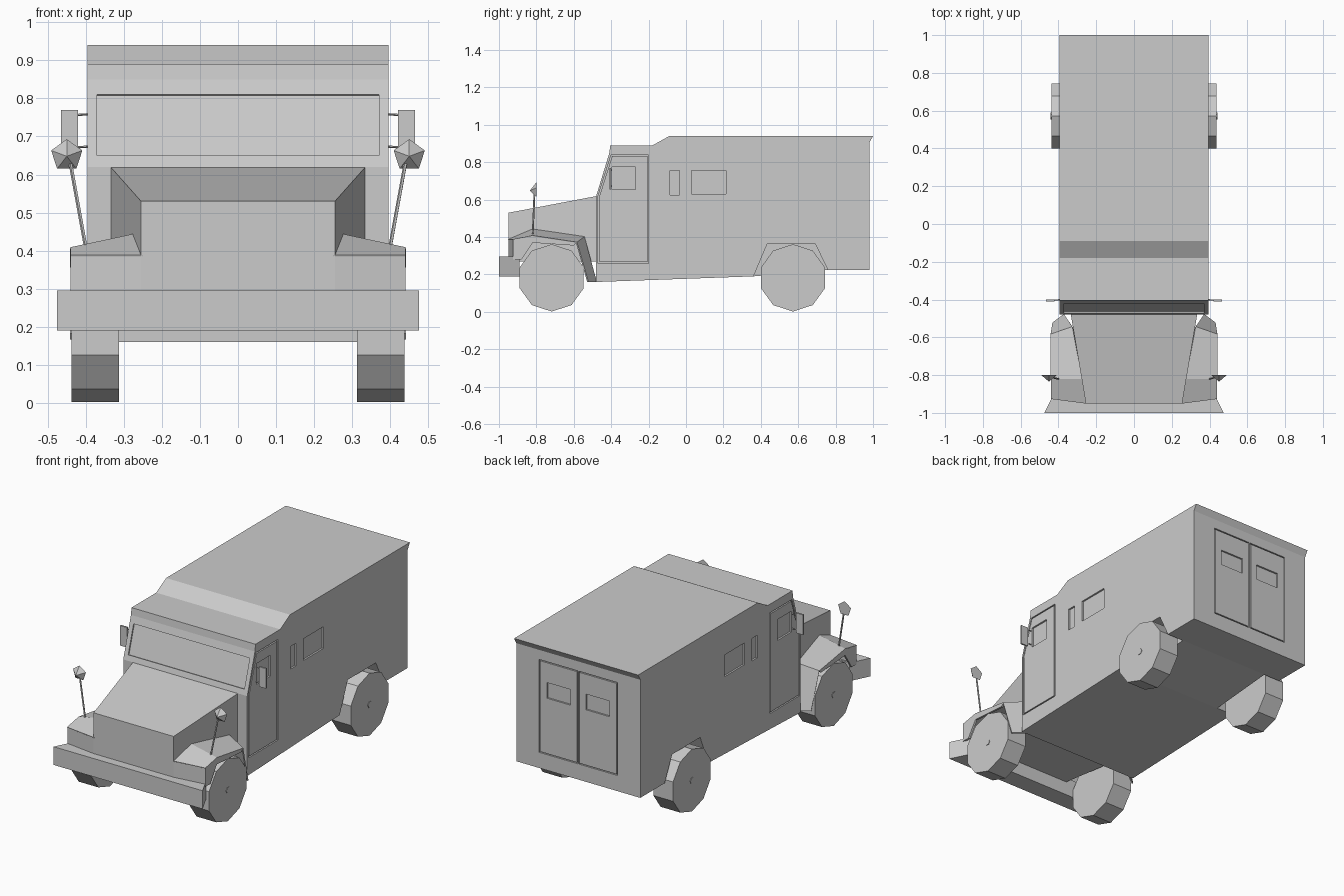
import bpy, bmesh, math
from mathutils import Vector

if "Cube" in bpy.data.objects:
    bpy.data.objects.remove(bpy.data.objects["Cube"])


def make(name, bm):
    bmesh.ops.recalc_face_normals(bm, faces=bm.faces)
    me = bpy.data.meshes.new(name)
    bm.to_mesh(me)
    bm.free()
    ob = bpy.data.objects.new(name, me)
    bpy.context.collection.objects.link(ob)
    return ob


def prism(bm, pts, d):
    """Extrude the polygon pts by vector d."""
    a = [bm.verts.new(p) for p in pts]
    b = [bm.verts.new(Vector(p) + Vector(d)) for p in pts]
    bm.faces.new(a)
    bm.faces.new(b[::-1])
    for i in range(len(a)):
        j = (i + 1) % len(a)
        bm.faces.new((a[i], a[j], b[j], b[i]))


def ring(bm, pts, w, d):
    """Closed band of width w around the polygon pts, extruded by d."""
    pts = [Vector(p) for p in pts]
    d = Vector(d)
    n = d.normalized()
    c = sum(pts, Vector()) / len(pts)
    inner = []
    for i, p in enumerate(pts):
        e1 = (p - pts[i - 1]).normalized()
        e2 = (pts[(i + 1) % len(pts)] - p).normalized()
        n1, n2 = n.cross(e1), n.cross(e2)
        if n1.dot(c - p) < 0:
            n1, n2 = -n1, -n2
        m = (n1 + n2).normalized()
        inner.append(p + m * (w / m.dot(n1)))
    loops = [[bm.verts.new(p + o) for p in q] for o in (Vector(), d) for q in (pts, inner)]
    ot, it, ob, ib = loops
    for i in range(len(pts)):
        j = (i + 1) % len(pts)
        for a, b in ((ot, it), (it, ib), (ib, ob), (ob, ot)):
            bm.faces.new((a[i], a[j], b[j], b[i]))


def rect(x, y0, y1, z0, z1):
    return [(x, y0, z0), (x, y1, z0), (x, y1, z1), (x, y0, z1)]


def box(bm, x0, x1, y0, y1, z0, z1):
    prism(bm, rect(x0, y0, y1, z0, z1), (x1 - x0, 0, 0))


def rod(bm, p, q, r, n=5):
    p, q = Vector(p), Vector(q)
    rot = (q - p).to_track_quat('Z', 'Y')
    prism(bm, [p + rot @ Vector((r * math.cos(t), r * math.sin(t), 0))
               for t in (2 * math.pi * i / n for i in range(n))], q - p)


# Armoured body from its side profile
W = 0.395
profile = [(-.48, .16), (-.48, .62), (-.41, .85), (-.405, .89), (-.18, .89), (-.09, .94),
           (1, .94), (.98, .905), (.98, .225), (.76, .225), (.36, .19)]
bm = bmesh.new()
prism(bm, [(-W, y, z) for y, z in profile], (2 * W, 0, 0))
body = make("body", bm)

# Cutters: wheel arches, window recesses and door seams
bm = bmesh.new()
for s in (1, -1):
    arch = [(.34, .14), (.435, .365), (.69, .365), (.80, .14)]
    prism(bm, [(s * .29, y, z) for y, z in arch], (s * .2, 0, 0))
    x, d = s * .42, (-s * .035, 0, 0)
    for r in ((-.395, -.27, .655, .775), (-.085, -.035, .625, .755), (.03, .215, .63, .755)):
        prism(bm, rect(x, *r), d)
    door = [(-.47, .26), (-.47, .62), (-.40, .84), (-.20, .84), (-.20, .26)]
    ring(bm, [(x, y, z) for y, z in door], .007, d)
    # rear doors
    a, b = s * .003, s * .25
    ring(bm, [(a, 1.02, .315), (b, 1.02, .315), (b, 1.02, .85), (a, 1.02, .85)], .006, (0, -.05, 0))
    a, b = s * .05, s * .20
    prism(bm, [(a, 1.02, .64), (b, 1.02, .64), (b, 1.02, .73), (a, 1.02, .73)], (0, -.05, 0))
n = Vector((0, -.23, .07)).normalized()
ya, yb = (-.48 + .07 * (z - .62) / .23 for z in (.65, .81))
screen = [Vector(p) + n * .03 for p in ((-.37, ya, .65), (.37, ya, .65), (.37, yb, .81), (-.37, yb, .81))]
prism(bm, screen, -n * .038)
cutter = make("body_cutter", bm)
cutter.hide_render = True
mod = body.modifiers.new("cut", 'BOOLEAN')
mod.operation, mod.solver, mod.object = 'DIFFERENCE', 'EXACT', cutter
bpy.context.view_layer.objects.active = body
bpy.ops.object.modifier_apply(modifier="cut")
bpy.data.objects.remove(cutter)

# Tapered hood and engine bay
bm = bmesh.new()
front = [(-.255, -.95, .27), (.255, -.95, .27), (.255, -.95, .53), (-.255, -.95, .53)]
back = [(-.335, -.475, .27), (.335, -.475, .27), (.335, -.475, .62), (-.335, -.475, .62)]
f, k = ([bm.verts.new(p) for p in q] for q in (front, back))
bm.faces.new(f)
bm.faces.new(k)
for i in range(4):
    j = (i + 1) % 4
    bm.faces.new((f[i], f[j], k[j], k[i]))
make("hood", bm)

# Nose panel and bumper from plan outlines
bm = bmesh.new()
prism(bm, [(-.44, -.925, .28), (-.255, -.95, .28), (.255, -.95, .28), (.44, -.925, .28),
           (.44, -.90, .28), (-.44, -.90, .28)], (0, 0, .105))
make("nose_panel", bm)
bm = bmesh.new()
prism(bm, [(-.475, -1, .19), (.475, -1, .19), (.42, -.89, .19), (-.42, -.89, .19)], (0, 0, .105))
make("bumper", bm)

# Fenders: sloped sheet plus outer skirt, on both sides
inner = [(.25, -.95, .385), (.275, -.82, .44), (.325, -.545, .40), (.37, -.48, .16)]
outer = [(.44, -.925, .385), (.44, -.82, .405), (.44, -.585, .37), (.43, -.525, .16)]
skirt = [(-.925, .28), (-.925, .385), (-.82, .405), (-.585, .37), (-.60, .355), (-.82, .37), (-.88, .28)]
for s, side in ((1, "right"), (-1, "left")):
    bm = bmesh.new()
    a, b = ([bm.verts.new((s * x, y, z)) for x, y, z in q] for q in (inner, outer))
    for i in range(3):
        bm.faces.new((a[i], a[i + 1], b[i + 1], b[i]))
    fender = make("fender_" + side, bm)
    sol = fender.modifiers.new("thickness", 'SOLIDIFY')
    sol.thickness, sol.offset = .008, 0
    bm = bmesh.new()
    prism(bm, [(s * .44, y, z) for y, z in skirt], (-s * .012, 0, 0))
    make("fender_skirt_" + side, bm)

    # Fender mirror: leaning pole with a five-sided cone head
    bm = bmesh.new()
    rod(bm, (s * .40, -.82, .41), (s * .442, -.81, .64), .005)
    ring_v = [bm.verts.new((s * .45 + .043 * math.cos(t), -.80, .65 + .043 * math.sin(t)))
              for t in (math.pi / 2 + 2 * math.pi * i / 5 for i in range(5))]
    tip = bm.verts.new((s * .45, -.835, .648))
    bm.faces.new(ring_v)
    for i in range(5):
        bm.faces.new((ring_v[i], ring_v[(i + 1) % 5], tip))
    make("fender_mirror_" + side, bm)

    # Door mirror on two arms
    bm = bmesh.new()
    box(bm, s * .42, s * .465, -.41, -.40, .655, .77)
    for z in (.67, .755):
        rod(bm, (s * .385, -.40, z + .004), (s * .445, -.405, z), .003, 4)
    make("door_mirror_" + side, bm)

    # Ten-sided wheels with small hubs
    for y, end in ((-.718, "front"), (.572, "rear")):
        bm = bmesh.new()
        prism(bm, [(s * .313, y + .18 * math.sin(t), .182 + .18 * math.cos(t))
                   for t in (math.pi * i / 5 for i in range(10))], (s * .125, 0, 0))
        rod(bm, (s * .43, y, .182), (s * .441, y, .182), .018, 6)
        make("wheel_%s_%s" % (end, side), bm)
